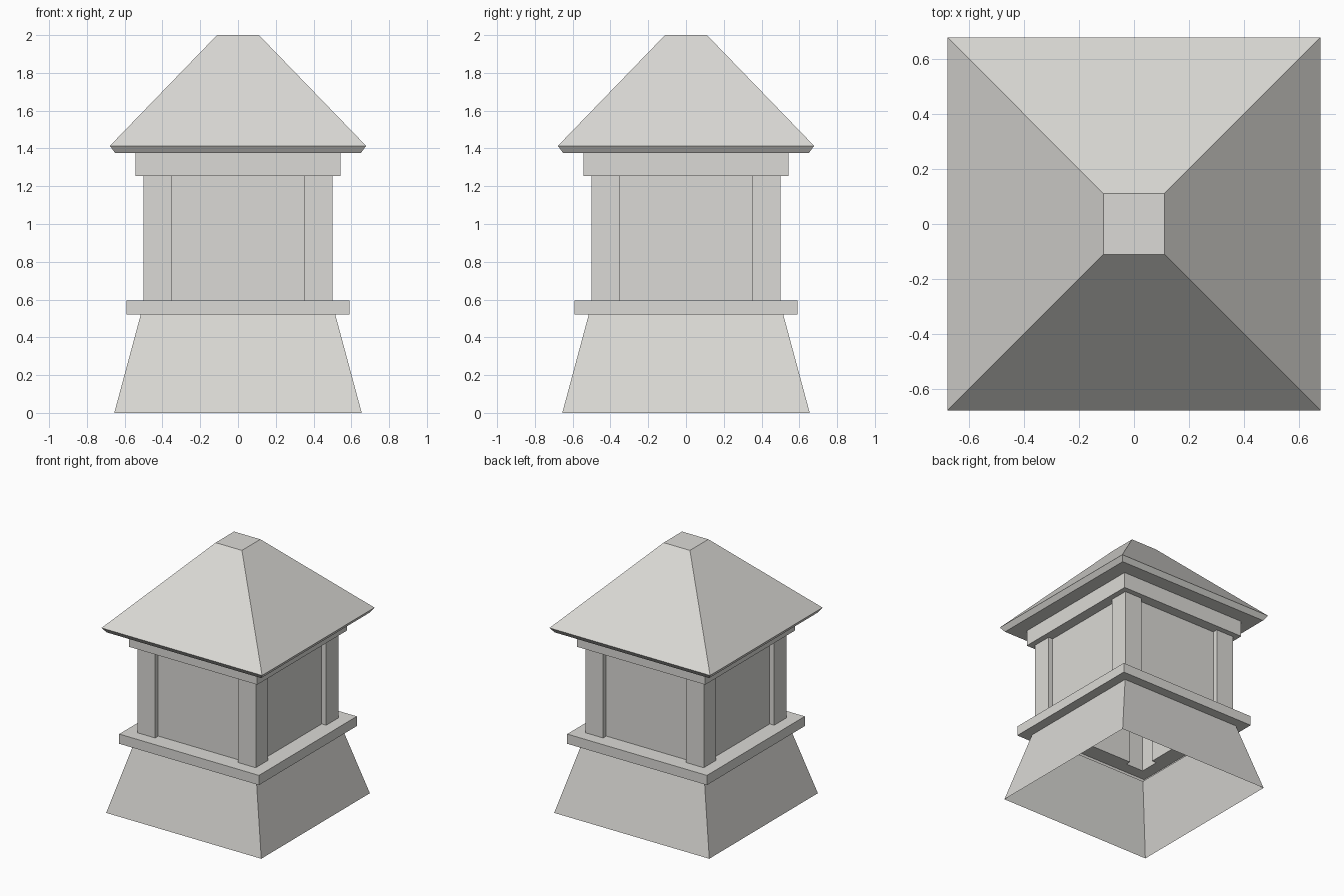
import bpy
from mathutils import Matrix, Vector

if "Cube" in bpy.data.objects:
    bpy.data.objects.remove(bpy.data.objects["Cube"])

grey = bpy.data.materials.new("warm light grey")
grey.diffuse_color = (0.71, 0.70, 0.67, 1)
grey.use_nodes = True
grey.node_tree.nodes["Principled BSDF"].inputs["Base Color"].default_value = grey.diffuse_color


def add_object(name, verts, faces):
    mesh = bpy.data.meshes.new(name)
    mesh.from_pydata(verts, [], faces)
    mesh.materials.append(grey)
    obj = bpy.data.objects.new(name, mesh)
    bpy.context.collection.objects.link(obj)
    return obj


def square_shell(name, profile, cap=False):
    """Open square shell through (half width, height) rings, listed outside-up."""
    verts, faces = [], []
    for h, z in profile:
        verts += [(-h, -h, z), (h, -h, z), (h, h, z), (-h, h, z)]
    for r in range(len(profile) - 1):
        for i in range(4):
            j = (i + 1) % 4
            faces.append((4 * r + i, 4 * r + j, 4 * r + 4 + j, 4 * r + 4 + i))
    if cap:
        n = 4 * (len(profile) - 1)
        faces.append((n, n + 1, n + 2, n + 3))
    return add_object(name, verts, faces)


SKIRT_TOP, SILL_TOP, WALL_TOP, SOFFIT, EAVE = 0.52, 0.594, 1.255, 1.377, 1.414
WALL, PANEL, POST_IN = 0.50, 0.462, 0.35

# Flared hollow base, open underneath
square_shell("base_skirt", [(0.655, 0), (0.515, SKIRT_TOP)])

# Projecting sill
square_shell("sill_ledge", [(0.515, SKIRT_TOP), (0.59, SKIRT_TOP),
                            (0.59, SILL_TOP), (WALL, SILL_TOP)])

# Thin walls: corner posts with a recessed panel on each side
outline = [(-WALL, -WALL), (-POST_IN, -WALL), (-POST_IN, -PANEL),
           (POST_IN, -PANEL), (POST_IN, -WALL), (WALL, -WALL)]
verts, faces = [], []
for k in range(4):
    turn = Matrix.Rotation(k * 1.5707963268, 3, 'Z')
    n = len(verts)
    for z in (SILL_TOP, WALL_TOP):
        verts += [turn @ Vector((x, y, z)) for x, y in outline]
    for i in range(5):
        faces.append((n + i, n + i + 1, n + i + 7, n + i + 6))
    faces.append((n + 1, n + 4, n + 3, n + 2))      # recess floor
    faces.append((n + 8, n + 9, n + 10, n + 7))     # recess ceiling
add_object("walls_and_corner_posts", verts, faces)

# Cornice under the roof
square_shell("cornice", [(WALL, WALL_TOP), (0.542, WALL_TOP), (0.542, SOFFIT)])

# Hipped roof with soffit, slanted eave edge and flat top
square_shell("roof", [(0.542, SOFFIT), (0.652, SOFFIT), (0.678, EAVE),
                      (0.111, 2.0)], cap=True)
